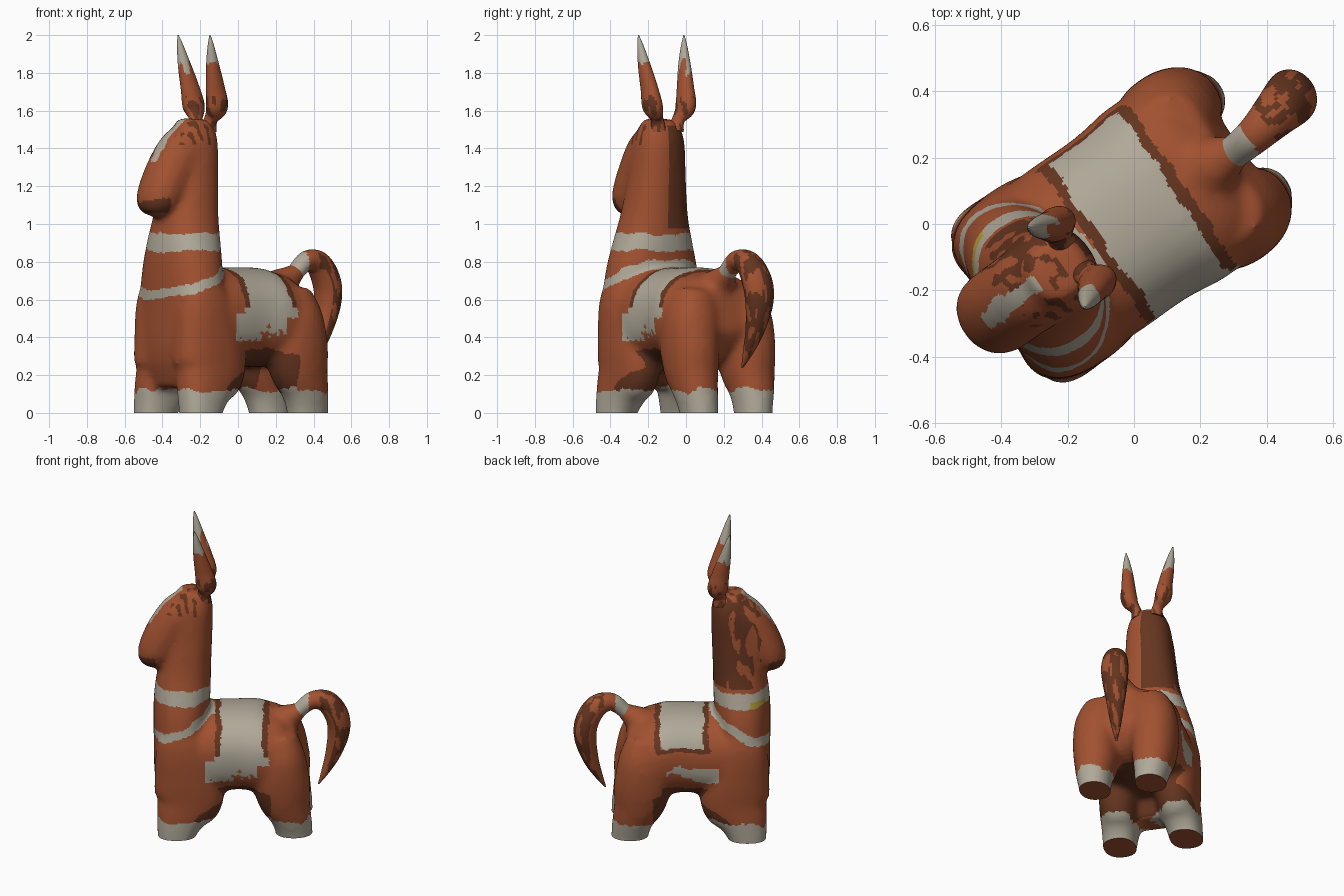
import bpy, bmesh, math
from mathutils import Vector, Matrix, noise

if "Cube" in bpy.data.objects:
    bpy.data.objects.remove(bpy.data.objects["Cube"])

# Local frame: +u = towards tail, v = sideways, z up; everything turned 35 degrees at the end
TURN = Matrix.Rotation(math.radians(35), 4, 'Z')
MID = 0.02
SIDE = Vector((0, 1, 0))


def material(name, rgb):
    m = bpy.data.materials.new(name)
    m.diffuse_color = (*rgb, 1)
    m.use_nodes = True
    m.node_tree.nodes["Principled BSDF"].inputs["Base Color"].default_value = m.diffuse_color
    return m


MATS = [material("coat_rust", (0.36, 0.083, 0.030)), material("paint_grey", (0.44, 0.40, 0.32)),
        material("paint_dark", (0.13, 0.035, 0.014)), material("paint_yellow", (0.45, 0.33, 0.04))]


def spline(rows, steps):
    """Catmull-Rom through rows of (u, v, z, depth radius, side radius)."""
    p = [Vector(r) for r in rows]
    p = [p[0] * 2 - p[1]] + p + [p[-1] * 2 - p[-2]]
    out = []
    for i in range(1, len(p) - 2):
        a, b, c, d = p[i - 1:i + 3]
        for k in range(steps):
            t = k / steps
            out.append(0.5 * (2 * b + (c - a) * t + (2 * a - 5 * b + 4 * c - d) * t * t
                              + (3 * b - a - 3 * c + d) * t ** 3))
    return out + [p[-2]]


def tube(bm, rows, power=2.0, sides=28, steps=6):
    """Loft oval (or squarish) rings along a path and cap the ends."""
    pts = spline(rows, steps)
    rings = []
    for i, q in enumerate(pts):
        t = pts[min(i + 1, len(pts) - 1)].to_3d() - pts[max(i - 1, 0)].to_3d()
        t.normalize()
        side = (SIDE - t * SIDE.dot(t)).normalized()
        depth = t.cross(side)
        ring = []
        for k in range(sides):
            an = math.tau * k / sides
            c, s = math.cos(an), math.sin(an)
            c = math.copysign(abs(c) ** (2 / power), c)
            s = math.copysign(abs(s) ** (2 / power), s)
            ring.append(bm.verts.new(q.to_3d() + depth * c * max(q[3], 0.003)
                                     + side * s * max(q[4], 0.003)))
        rings.append(ring)
    faces = [bm.faces.new(rings[0]), bm.faces.new(rings[-1])]
    for r0, r1 in zip(rings, rings[1:]):
        for k in range(sides):
            j = (k + 1) % sides
            faces.append(bm.faces.new((r0[k], r0[j], r1[j], r1[k])))
    bmesh.ops.recalc_face_normals(bm, faces=faces)


def finish(name, bm, paint):
    """Colour faces by position, turn to the final heading and shade smooth."""
    me = bpy.data.meshes.new(name)
    bm.normal_update()
    for f in bm.faces:
        f.material_index = paint(f.calc_center_median(), f.normal)
    bmesh.ops.transform(bm, matrix=TURN, verts=bm.verts)
    bm.to_mesh(me)
    bm.free()
    for m in MATS:
        me.materials.append(m)
    me.shade_smooth()
    me.set_sharp_from_angle(angle=math.radians(50))
    ob = bpy.data.objects.new(name, me)
    bpy.context.collection.objects.link(ob)
    return ob


def fuse(bm, voxel, rounds):
    """Merge overlapping lofts into one soft skin, refined for the paint edges."""
    me = bpy.data.meshes.new("fuse")
    bm.to_mesh(me)
    bm.free()
    ob = bpy.data.objects.new("fuse", me)
    bpy.context.collection.objects.link(ob)
    r = ob.modifiers.new("skin", 'REMESH')
    r.mode, r.voxel_size = 'VOXEL', voxel
    s = ob.modifiers.new("soften", 'SMOOTH')
    s.factor, s.iterations = 0.5, rounds
    ob.modifiers.new("refine", 'SUBSURF').levels = 1
    dg = bpy.context.evaluated_depsgraph_get()
    out = bmesh.new()
    out.from_mesh(ob.evaluated_get(dg).to_mesh())
    bpy.data.objects.remove(ob)
    return out


def streak(c, fu, fv, fz):
    return noise.noise(Vector((c.x * fu, c.y * fv, c.z * fz)))


# Painted markings on the body
def body_paint(c, n):
    u, v, z = c.x, c.y - MID, c.z
    w = streak(c, 9, 9, 9) * 0.02 + streak(c, 40, 40, 40) * 0.008
    if z < 0.001:
        return 0
    if z < 0.12 + 2 * w:
        return 1
    if z > 0.98:
        if abs(v) < 0.026 + w and u < -0.34 and z > 1.33:
            return 1                                     # blaze
        if u < -0.5 and 1.06 < z < 1.13 + w:
            return 2                                     # muzzle
        if z < 1.52 and v > -0.02 and u > -0.46 and \
                streak(c, 26, 26, 6) > -0.3 + (-0.27 - u) * 3:
            return 2                                     # mane
        if z > 1.42 and u < -0.25 and streak(c, 30, 30, 8) > 0.2:
            return 2
        return 0
    if u < -0.1 and 0.86 + w < z < 0.95 + w:
        return 3 if v > 0.13 and u < -0.39 and z < 0.9 else 1    # neck band
    if u < -0.14 and abs(z - 0.63 - (u + 0.5) * 0.45 - w) < 0.028:
        return 1                                         # lower band
    low = 0.50 if v < 0 else 0.60
    if z > low + w and -0.14 + w < u < 0.19 + w:         # saddle cloth
        return 1 if -0.105 + w < u < 0.155 + w and z > low + 0.025 + w else \
            (2 if z > 0.56 else 1)
    if 0.38 < z < 0.53 and -0.2 < u < 0.12 and z > 0.43 + u * 0.35 + 4 * w \
            and (v < 0 or z < 0.5 + 2 * w):
        return 1                                         # flank patch
    if z < 0.34 + 3 * w and -0.28 < u < 0.2 and n.z < -0.1:
        return 2                                         # belly
    return 0


# Body: torso, chest with neck, head, tail stub and four legs fused into one skin
bm = bmesh.new()
tube(bm, [(-.42, MID, .50, .18, .22), (-.25, MID, .495, .26, .29), (0, MID, .51, .262, .295),
          (.16, MID, .505, .26, .312), (.29, MID, .53, .21, .265), (.375, MID, .55, .12, .15)], 2.3)
tube(bm, [(-.365, MID, .13, .09, .22), (-.36, MID, .30, .145, .285), (-.355, MID, .55, .158, .292),
          (-.345, MID, .75, .17, .265), (-.335, MID, .90, .170, .222), (-.32, MID, 1.05, .158, .18),
          (-.295, MID, 1.25, .14, .152), (-.275, MID, 1.45, .122, .132),
          (-.265, MID, 1.555, .09, .085)], 2.25)
tube(bm, [(-.25, MID, 1.46, .09, .10), (-.33, MID, 1.395, .135, .13), (-.42, MID, 1.27, .137, .132),
          (-.50, MID, 1.145, .112, .13), (-.535, MID, 1.085, .085, .105),
          (-.55, MID, 1.05, .05, .06)], 2.1)
tube(bm, [(.20, MID, .62, .12, .12), (.30, .01, .69, .085, .09), (.365, .005, .735, .055, .06),
          (.40, .007, .765, .045, .05)])
for s in (-1, 1):
    # front leg
    tube(bm, [(-.375, MID + s * .21, -.12, .112, .096), (-.375, MID + s * .21, 0, .117, .100),
              (-.345, MID + s * .195, .12, .158, .114), (-.30, MID + s * .18, .23, .212, .125),
              (-.31, MID + s * .175, .38, .20, .132), (-.34, MID + s * .165, .60, .155, .128),
              (-.335, MID + s * .14, .72, .09, .09)], 2.3)
    # hind leg
    tube(bm, [(.345, MID + s * .172, -.12, .112, .092), (.342, MID + s * .175, 0, .114, .095),
              (.32, MID + s * .182, .12, .129, .115), (.282, MID + s * .182, .23, .163, .135),
              (.262, MID + s * .182, .36, .175, .145), (.262, MID + s * .168, .50, .150, .148),
              (.245, MID + s * .14, .64, .11, .115)], 2.1)
bm = fuse(bm, 0.0155, 20)
cut = bmesh.ops.bisect_plane(bm, geom=bm.verts[:] + bm.edges[:] + bm.faces[:],
                             plane_co=(0, 0, 0), plane_no=(0, 0, -1), clear_outer=True)
rim = [e for e in cut['geom_cut'] if isinstance(e, bmesh.types.BMEdge)]
bmesh.ops.holes_fill(bm, edges=rim, sides=0)
finish("body", bm, body_paint)

# Ears: pinched at the head, wide just above, pointed on top
for s, side_name in ((-1, "left"), (1, "right")):
    bm = bmesh.new()
    tube(bm, [(u, 0.026 + s * v, z, a, b) for u, v, z, a, b in (
        (-.215, .055, 1.50, .05, .045), (-.205, .07, 1.555, .038, .032), (-.193, .106, 1.62, .062, .050),
        (-.210, .117, 1.72, .053, .042), (-.237, .130, 1.84, .036, .032),
        (-.256, .141, 1.94, .018, .017), (-.266, .147, 2.0, .003, .003))], sides=32, steps=10)
    finish("ear_" + side_name, bm,
           lambda c, n: 1 if c.z > 1.83 + streak(c, 30, 30, 9) * .08 else
           2 if c.z < 1.68 and streak(c, 30, 30, 12) > .2 else 0)

# Tail: arches up from the rump and hangs to a point
bm = bmesh.new()
tube(bm, [(.32, .005, .69, .05, .05), (.375, .005, .745, .045, .050), (.455, .012, .805, .054, .057),
          (.542, .028, .785, .068, .072), (.602, .04, .69, .072, .084), (.612, .045, .58, .067, .077),
          (.580, .04, .44, .048, .053), (.535, .03, .33, .026, .032), (.49, .02, .24, .004, .006)],
     sides=40, steps=12)
finish("tail", bm, lambda c, n: 1 if c.x < .43 and c.z > .6 else
       2 if c.x > .5 and n.x > -.3 and streak(c, 25, 40, 8) > -.1 else 0)
